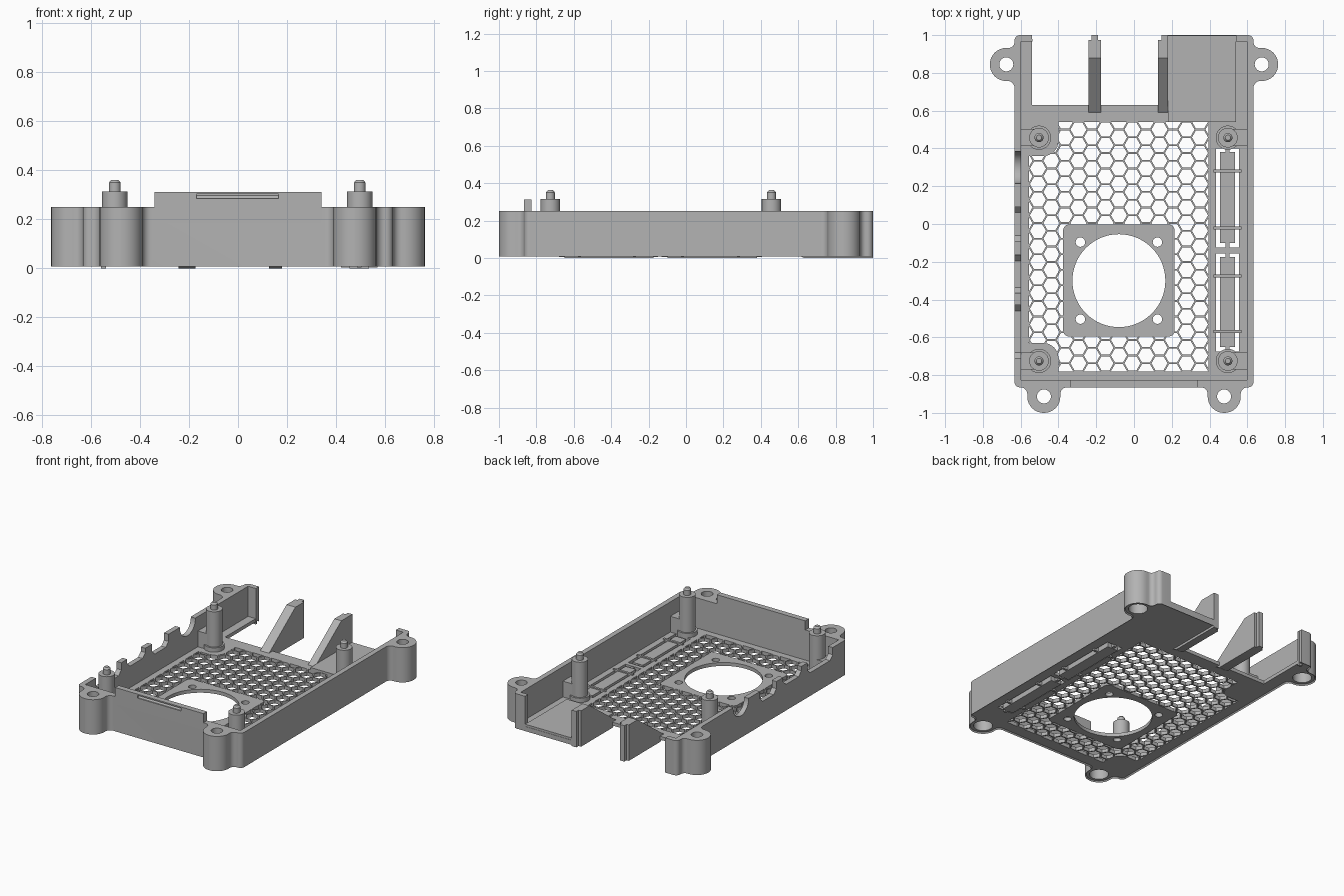
import bpy, bmesh, math
from mathutils import Vector

if "Cube" in bpy.data.objects:
    bpy.data.objects.remove(bpy.data.objects["Cube"], do_unlink=True)

grey = bpy.data.materials.new("plain_grey")
grey.use_nodes = True
grey.diffuse_color = (0.45, 0.45, 0.45, 1)
grey.node_tree.nodes["Principled BSDF"].inputs["Base Color"].default_value = grey.diffuse_color

WALL_TOP, FLOOR = 0.25, 0.04


def finish(name, bm):
    bmesh.ops.recalc_face_normals(bm, faces=bm.faces)
    mesh = bpy.data.meshes.new(name)
    bm.to_mesh(mesh)
    bm.free()
    mesh.materials.append(grey)
    ob = bpy.data.objects.new(name, mesh)
    bpy.context.collection.objects.link(ob)
    return ob


def add_prism(bm, pts, z0, z1, chamfer=0):
    base = bm.faces.new([bm.verts.new((x, y, z0 + chamfer)) for x, y in pts])
    base.normal_update()
    if base.normal.z > 0:
        base.normal_flip()
    top = bmesh.ops.extrude_face_region(bm, geom=[base], use_keep_orig=True)["geom"]
    bmesh.ops.translate(bm, verts=[v for v in top if isinstance(v, bmesh.types.BMVert)],
                        vec=(0, 0, z1 - z0 - chamfer))
    if chamfer:
        bmesh.ops.inset_region(bm, faces=[base], thickness=chamfer, depth=chamfer)


def prism(name, pts, z0, z1, chamfer=0):
    bm = bmesh.new()
    add_prism(bm, pts, z0, z1, chamfer)
    return finish(name, bm)


def rect(x0, x1, y0, y1):
    return [(x0, y0), (x1, y0), (x1, y1), (x0, y1)]


def box(name, x0, x1, y0, y1, z0, z1):
    return prism(name, rect(x0, x1, y0, y1), z0, z1)


def circle(x, y, r, n=40, turn=0.0):
    return [(x + r * math.cos(turn + math.tau * i / n), y + r * math.sin(turn + math.tau * i / n))
            for i in range(n)]


def rounded(corners, steps=8):
    """Polygon whose corners (x, y, radius) become arcs, convex or concave."""
    out = []
    for i, (x, y, r) in enumerate(corners):
        p = Vector((x, y))
        a = (Vector(corners[i - 1][:2]) - p).normalized()
        b = (Vector(corners[(i + 1) % len(corners)][:2]) - p).normalized()
        if r == 0:
            out.append((x, y))
            continue
        centre = p + (a + b) * r      # all corners are square
        for k in range(steps + 1):
            t = math.pi / 2 * k / steps
            out.append(tuple(centre - b * r * math.cos(t) - a * r * math.sin(t)))
    return out


def side_profile(name, pts, x0, x1):
    """Prism along x from (y, z) points."""
    bm = bmesh.new()
    face = bm.faces.new([bm.verts.new((x0, y, z)) for y, z in pts])
    new = bmesh.ops.extrude_face_region(bm, geom=[face], use_keep_orig=True)["geom"]
    bmesh.ops.translate(bm, verts=[v for v in new if isinstance(v, bmesh.types.BMVert)],
                        vec=(x1 - x0, 0, 0))
    return finish(name, bm)


def boolean(ob, tool, op="DIFFERENCE"):
    mod = ob.modifiers.new("cut", "BOOLEAN")
    mod.operation, mod.object, mod.solver = op, tool, "EXACT"
    bpy.context.view_layer.objects.active = ob
    bpy.ops.object.modifier_apply(modifier=mod.name)
    bpy.data.objects.remove(tool, do_unlink=True)


# Shell outline with four screw ears, left half then mirrored
half = [(-0.39, -0.865, 0.035), (-0.39, -1.0, 0.086), (-0.565, -1.0, 0.086), (-0.565, -0.865, 0.035),
        (-0.633, -0.865, 0.03), (-0.633, 0.757, 0.035), (-0.763, 0.757, 0.086), (-0.763, 0.932, 0.086),
        (-0.633, 0.932, 0.03), (-0.633, 1.0, 0.03)]
outline = rounded(half + [(-x, y, r) for x, y, r in reversed(half)])
shell = prism("case_shell", outline, 0, WALL_TOP, 0.008)
boolean(shell, box("lip", -0.34, 0.34, -0.865, -0.826, 0.2, 0.313), "UNION")

# Hollow interior, open back and missing rear floor
boolean(shell, box("cavity", -0.598, 0.597, -0.826, 0.965, FLOOR, 0.5))
boolean(shell, box("back_opening", -0.54, 0.54, 0.6, 1.1, FLOOR, 0.5))
boolean(shell, box("rear_floor_gap", -0.54, 0.18, 0.63, 1.1, -0.1, 0.5))

# Tapered latch groove in the front lip
boolean(shell, side_profile("latch_groove", [(-0.9, 0.285), (-0.856, 0.285), (-0.842, 0.298),
                                             (-0.842, 0.304), (-0.856, 0.304), (-0.9, 0.304)], -0.17, 0.165))

# Ear holes with wide bores underneath
bm = bmesh.new()
ears = [(s * x, y) for s in (-1, 1) for x, y in ((0.477, -0.913), (0.676, 0.845))]
for x, y in ears:
    add_prism(bm, circle(x, y, 0.037), 0.1, 0.4)
boolean(shell, finish("ear_holes", bm))
bm = bmesh.new()
for x, y in ears:
    add_prism(bm, circle(x, y, 0.06), -0.1, 0.12)
boolean(shell, finish("ear_bores", bm))

# Port openings along the left-hand wall
ports = [(0.0, 0.18, 0.17), (-0.265, 0.2, 0.19), (-0.57, 0.28, 0.17)]
for y, width, z in ports:
    a, b = y - width / 2, y + width / 2
    boolean(shell, side_profile("port", [(a, 0.3), (a, z + 0.03), (a + 0.03, z), (b - 0.03, z),
                                         (b, z + 0.03), (b, 0.3)], -0.7, -0.55))
boolean(shell, side_profile("round_port", circle(0.3, 0.245, 0.085), -0.7, -0.55))

# Honeycomb vent, clipped by the fan plate and the post pads
bm = bmesh.new()
step, pitch = 0.0715, 0.0825
for col in range(15):
    for row in range(18):
        x = -0.58 + col * step
        y = -0.82 + (row + 0.5 * (col % 2)) * pitch
        add_prism(bm, circle(x, y, 0.0425, 6), -0.1, 0.1)
honeycomb = finish("honeycomb", bm)
boolean(honeycomb, box("vent_area", -0.555, 0.395, -0.78, 0.54, -0.2, 0.2), "INTERSECT")
fan = (-0.08, -0.3)
fan_plate = [(-0.375, -0.595, 0.03), (0.215, -0.595, 0.03), (0.215, -0.003, 0.03), (-0.375, -0.003, 0.03)]
boolean(honeycomb, prism("fan_plate", rounded(fan_plate), -0.3, 0.3))
for y0, y1 in ((0.36, 0.7), (-0.9, -0.63)):
    pad = [(-0.7, y0, 0), (-0.4, y0, 0.08), (-0.4, y1, 0.08), (-0.7, y1, 0)]
    boolean(honeycomb, prism("post_pad", rounded(pad), -0.3, 0.3))
boolean(shell, honeycomb)

# Fan opening and its screw holes
bm = bmesh.new()
add_prism(bm, circle(*fan, 0.246, 64), -0.1, 0.1)
for sx in (-1, 1):
    for sy in (-1, 1):
        add_prism(bm, circle(fan[0] + sx * 0.204, fan[1] + sy * 0.204, 0.025, 20), -0.1, 0.1)
boolean(shell, finish("fan_holes", bm))

# Two slotted side vents, each with a central bar held by thin ribs
slots = [(-0.125, 0.4), (-0.675, -0.155)]
for y0, y1 in slots:
    boolean(shell, box("slot", 0.435, 0.555, y0, y1, -0.1, 0.1))
for y0, y1 in slots:
    box("vent_bar", 0.455, 0.535, y0 + 0.025, y1 - 0.02, 0, FLOOR)
    for y in (y0 + 0.105, y1 - 0.12):
        box("vent_rib", 0.42, 0.57, y - 0.008, y + 0.008, 0.004, FLOOR + 0.008)
    box("vent_link", 0.485, 0.505, y0 - 0.005, y1 + 0.005, 0.004, FLOOR - 0.004)

# Raised rear tray
box("rear_tray", 0.18, 0.54, 0.54, 0.998, FLOOR - 0.01, FLOOR + 0.015)

# Sloped rear fins with a narrow tongue on the end
fin = [(0.59, 0.02), (0.63, 0.0), (0.975, 0.0), (0.975, WALL_TOP), (0.88, WALL_TOP), (0.59, FLOOR)]
tongue = [(0.97, 0), (1.0, 0), (1.0, WALL_TOP), (0.97, WALL_TOP)]
for x0, x1, t0, t1 in ((-0.242, -0.174, -0.225, -0.19), (0.126, 0.18, 0.145, 0.18)):
    side_profile("rear_fin", fin, x0, x1)
    side_profile("fin_tongue", tongue, t0, t1)
side_profile("corner_tongue", [(0.965, 0), (0.98, 0), (0.98, WALL_TOP), (0.965, WALL_TOP)], -0.56, -0.538)

# Board posts: column, collar, chamfered pin and a low web to the wall
for side, x in ((-1, -0.503), (1, 0.497)):
    for y in (0.457, -0.725):
        bm = bmesh.new()
        add_prism(bm, circle(x, y, 0.052, 32), FLOOR - 0.01, 0.315)
        add_prism(bm, circle(x, y, 0.024, 24), 0.31, 0.35)
        cap = bmesh.ops.create_cone(bm, cap_ends=True, segments=24, radius1=0.024,
                                    radius2=0.014, depth=0.012)["verts"]
        bmesh.ops.translate(bm, verts=cap, vec=(x, y, 0.356))
        finish("board_post", bm)
        prism("post_collar", circle(x, y, 0.064, 32), FLOOR - 0.01, FLOOR + 0.03)
        ends = sorted((x, side * 0.61))
        box("post_web", ends[0], ends[1], y - 0.045, y + 0.045, FLOOR - 0.01, 0.15)

# Smooth rounded walls, keep edges crisp
for ob in bpy.context.scene.objects:
    ob.select_set(ob.type == "MESH")
bpy.context.view_layer.objects.active = shell
bpy.ops.object.shade_smooth_by_angle(angle=math.radians(30))
